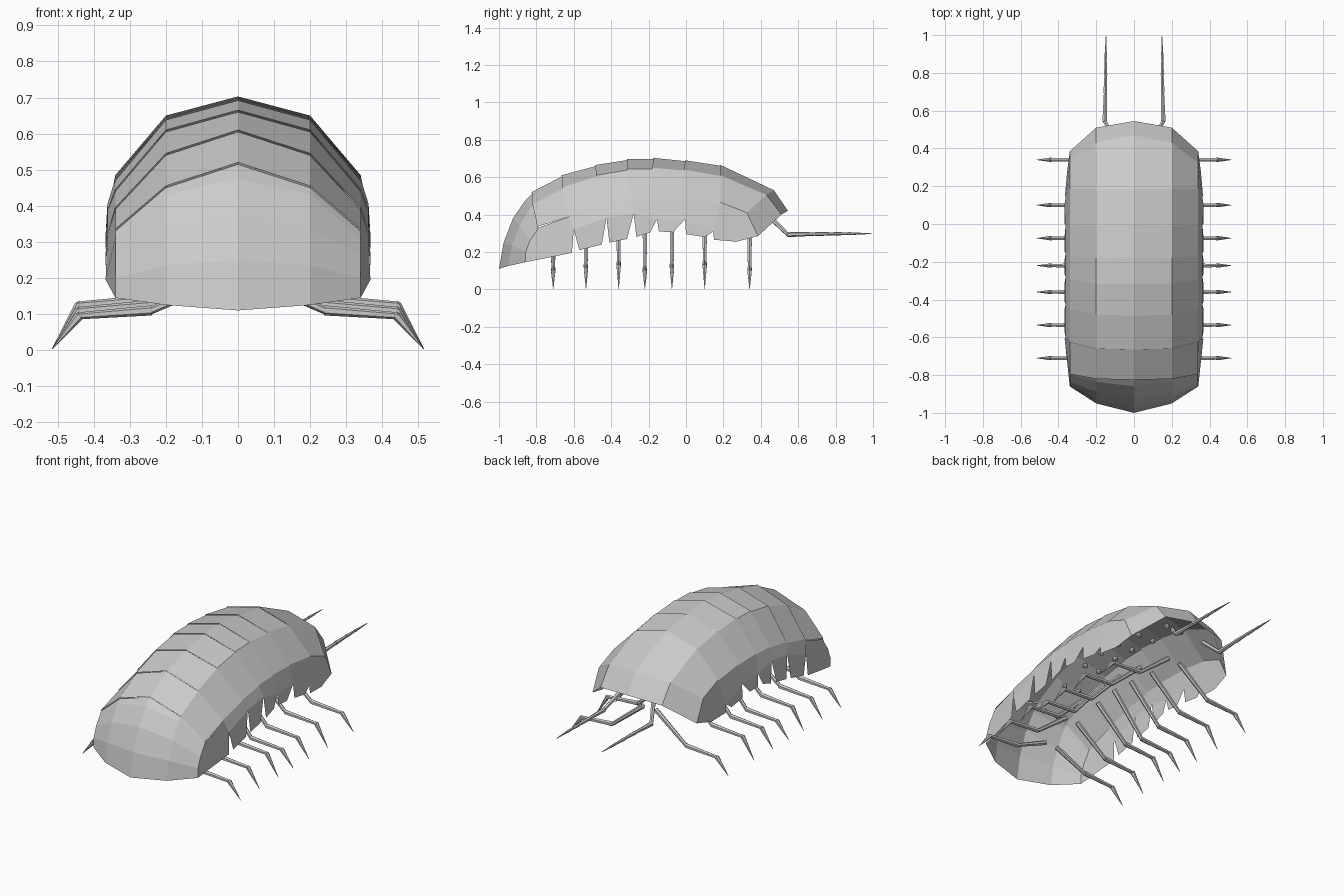
import bpy, bmesh
from mathutils import Vector

if "Cube" in bpy.data.objects:
    bpy.data.objects.remove(bpy.data.objects["Cube"])

def finish(name, bm, merge=True):
    if merge:
        bmesh.ops.remove_doubles(bm, verts=bm.verts, dist=0.0005)
    bmesh.ops.recalc_face_normals(bm, faces=bm.faces)
    me = bpy.data.meshes.new(name)
    bm.to_mesh(me)
    bm.free()
    ob = bpy.data.objects.new(name, me)
    bpy.context.collection.objects.link(ob)
    m = ob.modifiers.new("mirror", 'MIRROR')
    m.use_axis[0] = True
    m.use_clip = True
    return ob

def loft(bm, rows):
    vs = [[bm.verts.new(p) for p in r] for r in rows]
    for a, b in zip(vs, vs[1:]):
        for i in range(len(a) - 1):
            bm.faces.new((a[i], a[i + 1], b[i + 1], b[i]))

def poly(bm, pts):
    bm.faces.new([bm.verts.new(p) for p in pts])

XS = (0, 0.2, 0.34)

def across(ys, zs):
    return [(x, y, z) for x, y, z in zip(XS, ys, zs)]

# seams between plates: (y top, y side), (z at x = 0, .2, .34), notch (y, z)
seams = [
    ((-0.82, -0.815, -0.79), (0.515, 0.45, 0.33), None),
    ((-0.66, -0.655, -0.62), (0.605, 0.54, 0.39), (-0.60, 0.32)),
    ((-0.48, -0.475, -0.445), (0.66, 0.605, 0.44), (-0.425, 0.385)),
    ((-0.31, -0.31, -0.29), (0.692, 0.638, 0.47), (-0.28, 0.405)),
    ((-0.17, -0.175, -0.16), (0.698, 0.645, 0.48), (-0.155, 0.375)),
    ((0.0, -0.005, 0.0), (0.685, 0.635, 0.48), (-0.005, 0.375)),
    ((0.19, 0.19, 0.19), (0.66, 0.605, 0.46), (0.145, 0.31)),
]

# middle back plates, each ending in a pointed skirt
tips = [((-0.57, 0.21), (-0.45, 0.24)), ((-0.41, 0.25), (-0.315, 0.27)),
        ((-0.265, 0.28), (-0.19, 0.305)), ((-0.145, 0.31), (-0.07, 0.305)),
        ((0.0, 0.295), (0.10, 0.28))]

def full_row(seam, tip, lift):
    ys, zs, notch = seam
    row = across([y - lift for y in ys], [z + lift for z in zs])
    return row + [(0.362, *notch), (0.368, *tip)]

for i, (t0, t1) in enumerate(tips):
    bm = bmesh.new()
    loft(bm, [full_row(seams[i + 1], t0, 0.005), full_row(seams[i + 2], t1, 0)])
    finish(f"back_plate_{i + 2}", bm)

# first plate with its side wall around the dome
head_rows = [
    across(*seams[0][:2]),
    across((-0.86, -0.835, -0.80), (0.475, 0.432, 0.31)),
    across((-0.925, -0.89, -0.835), (0.38, 0.34, 0.26)),
    across((-0.975, -0.93, -0.857), (0.25, 0.235, 0.20)),
    across((-1.0, -0.95, -0.86), (0.11, 0.125, 0.145)),
]
bm = bmesh.new()
loft(bm, [across([y - 0.005 for y in seams[0][0]], [z + 0.005 for z in seams[0][1]]),
          across(*seams[1][:2])])
poly(bm, [r[2] for r in head_rows[::-1]] + [across(*seams[1][:2])[2],
          (0.362, -0.60, 0.32), (0.367, -0.61, 0.195)])
finish("back_plate_1", bm)

# rounded end dome
bm = bmesh.new()
loft(bm, head_rows)
finish("end_dome", bm)

# last plate, sloping down over the antennae
bm = bmesh.new()
last = [
    across([y - 0.005 for y in seams[6][0]], [z + 0.005 for z in seams[6][1]]),
    across((0.47, 0.43, 0.325), (0.53, 0.505, 0.41)),
    across((0.545, 0.51, 0.385), (0.42, 0.40, 0.285)),
]
loft(bm, last)
poly(bm, [r[2] for r in last] + [(0.355, 0.27, 0.255), (0.365, 0.15, 0.265),
          (0.362, 0.145, 0.31)])
finish("head_plate", bm)

# tapered limb made of cones with ball joints
def limb(bm, pts, radii):
    for a, b, r0, r1 in zip(pts, pts[1:], radii, radii[1:]):
        a, b = Vector(a), Vector(b)
        d = b - a
        mat = d.to_track_quat('Z', 'Y').to_matrix().to_4x4()
        mat.translation = (a + b) / 2
        bmesh.ops.create_cone(bm, cap_ends=True, segments=6, radius1=r0,
                              radius2=max(r1 * 0.75, 0.001), depth=d.length, matrix=mat)

def ball(bm, p, r):
    g = bmesh.ops.create_icosphere(bm, subdivisions=1, radius=r)
    bmesh.ops.translate(bm, verts=g['verts'], vec=p)

# seven pairs of legs, with a hip ball under each plate
legs = [(-0.71, 0.40), (-0.535, 0.48), (-0.36, 0.53), (-0.22, 0.55),
        (-0.075, 0.54), (0.10, 0.52), (0.34, 0.47)]
for i, (y, hip) in enumerate(legs):
    bm = bmesh.new()
    k = 0.085 + 0.03 * (i % 3) / 2
    pts = [(0.04, y, hip - 0.2), (0.24, y, k + 0.025), (0.44, y, k + 0.01), (0.515, y, 0.003)]
    limb(bm, pts, [0.014, 0.014, 0.013, 0.001])
    ball(bm, pts[1], 0.012)
    ball(bm, pts[2], 0.012)
    ball(bm, (0.05, y, hip), 0.018)
    finish(f"leg_pair_{i + 1}", bm, merge=False)

# jointed antennae
bm = bmesh.new()
path = [(0.11, 0.46, 0.375), (0.155, 0.545, 0.293), (0.152, 0.69, 0.296),
        (0.15, 0.79, 0.297), (0.15, 0.87, 0.298), (0.148, 0.995, 0.298)]
limb(bm, path, [0.013, 0.014, 0.012, 0.010, 0.008, 0.002])
ball(bm, path[1], 0.013)
finish("antennae", bm, merge=False)
